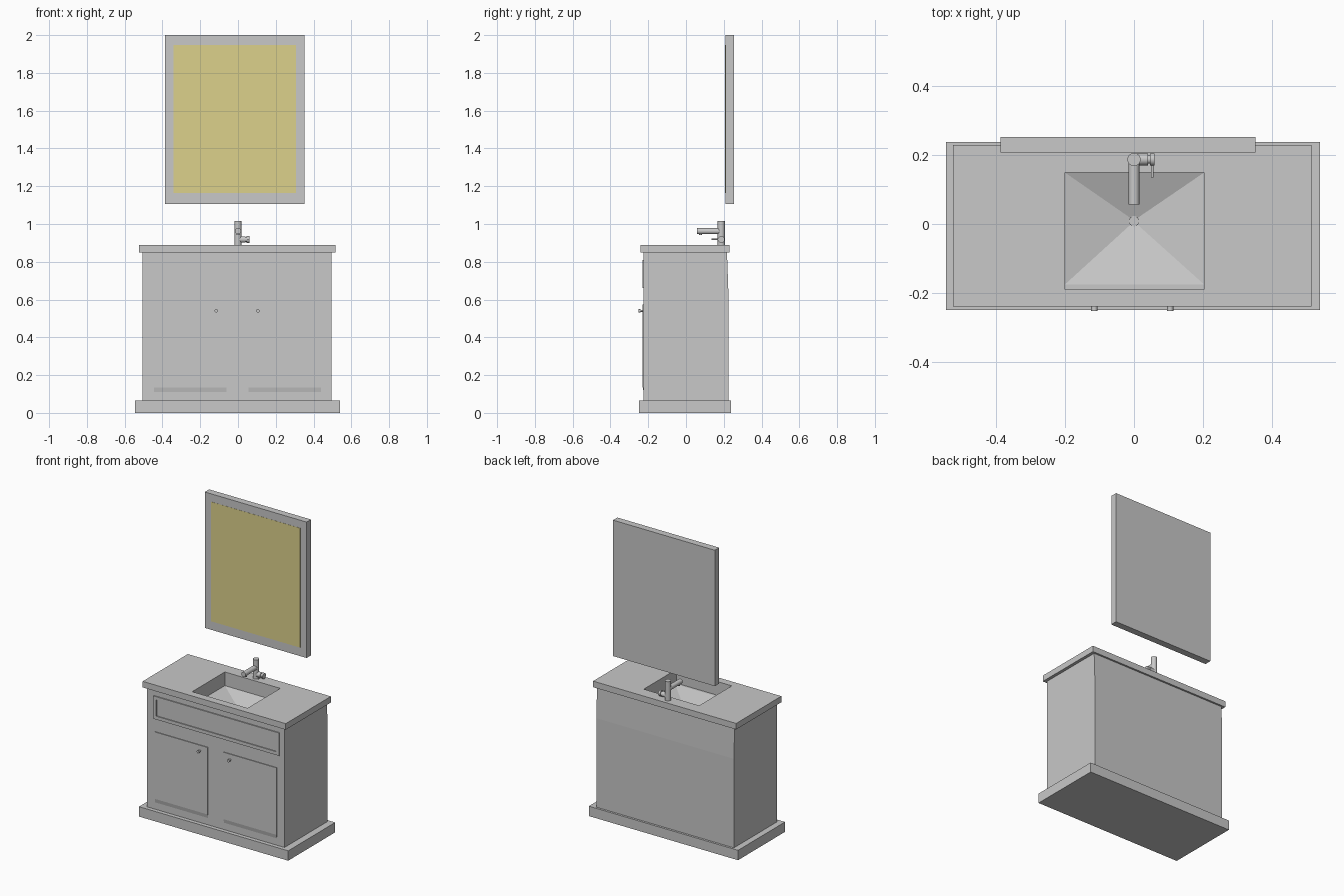
import bpy, bmesh, math
from mathutils import Vector

cube = bpy.data.objects.get("Cube")
if cube:
    bpy.data.objects.remove(cube, do_unlink=True)


def material(name, colour):
    m = bpy.data.materials.new(name)
    m.use_nodes = True
    m.diffuse_color = (*colour, 1)
    m.node_tree.nodes["Principled BSDF"].inputs["Base Color"].default_value = (*colour, 1)
    return m


GREY = material("light grey", (0.58, 0.58, 0.58))
GLASS = material("pale yellow glass", (0.72, 0.64, 0.26))


def finish(name, bm, mat=GREY, smooth=False):
    bmesh.ops.recalc_face_normals(bm, faces=bm.faces)
    mesh = bpy.data.meshes.new(name)
    bm.to_mesh(mesh)
    bm.free()
    mesh.materials.append(mat)
    ob = bpy.data.objects.new(name, mesh)
    bpy.context.collection.objects.link(ob)
    if smooth:
        bpy.ops.object.select_all(action='DESELECT')
        ob.select_set(True)
        bpy.context.view_layer.objects.active = ob
        bpy.ops.object.shade_smooth_by_angle(angle=math.radians(40))
    return ob


def loft(name, loops, cap_start=True, cap_end=True, mat=GREY):
    """Bridge a stack of four-cornered loops."""
    bm = bmesh.new()
    rings = [[bm.verts.new(p) for p in loop] for loop in loops]
    for a, b in zip(rings, rings[1:]):
        for i in range(4):
            j = (i + 1) % 4
            bm.faces.new((a[i], a[j], b[j], b[i]))
    if cap_start:
        bm.faces.new(rings[0])
    if cap_end:
        bm.faces.new(rings[-1])
    return finish(name, bm, mat)


def level(x, y, z):
    """Horizontal rectangle at height z."""
    return [(x[0], y[0], z), (x[1], y[0], z), (x[1], y[1], z), (x[0], y[1], z)]


def upright(x, z, y):
    """Vertical rectangle facing the front at depth y."""
    return [(x[0], y, z[0]), (x[1], y, z[0]), (x[1], y, z[1]), (x[0], y, z[1])]


def shrink(r, d):
    return (r[0] + d, r[1] - d)


def cylinder(name, start, end, radius, sides=24):
    a, b = Vector(start), Vector(end)
    bm = bmesh.new()
    bmesh.ops.create_cone(bm, cap_ends=True, segments=sides,
                          radius1=radius, radius2=radius, depth=(b - a).length)
    turn = (b - a).to_track_quat('Z', 'Y').to_matrix()
    bmesh.ops.rotate(bm, verts=bm.verts, matrix=turn)
    bmesh.ops.translate(bm, verts=bm.verts, vec=(a + b) / 2)
    return finish(name, bm, smooth=True)


# Plinth and cabinet, whose back leans in slightly near the top
loft("plinth", [level((-0.545, 0.54), (-0.25, 0.238), z) for z in (0, 0.065)])
BODY_X = (-0.505, 0.495)
FRONT = -0.224
loft("cabinet_body", [level(BODY_X, (FRONT, 0.224), 0.065),
                      level(BODY_X, (FRONT, 0.224), 0.65),
                      level(BODY_X, (FRONT, 0.217), 0.85)], cap_end=False)

# Countertop with a sunken basin whose floor falls to the drain
TOP_X, TOP_Y = (-0.525, 0.515), (-0.24, 0.229)
SINK_X, SINK_Y = (-0.2, 0.203), (-0.19, 0.149)
loft("countertop_and_basin", [
    level(BODY_X, (FRONT, 0.217), 0.85),
    level(TOP_X, TOP_Y, 0.85),
    level(TOP_X, TOP_Y, 0.89),
    level(SINK_X, SINK_Y, 0.89),
    level(SINK_X, SINK_Y, 0.80),
    level(SINK_X, (-0.175, 0.149), 0.80),
    level((-0.008, 0.008), (0, 0.016), 0.75)], cap_start=False)
cylinder("drain", (0, 0.008, 0.745), (0, 0.008, 0.756), 0.015)

# Drawer front with a recessed middle
dx, dz = (-0.455, 0.46), (0.66, 0.81)
loft("drawer_front", [
    upright(dx, dz, FRONT),
    upright(dx, dz, -0.231),
    upright(shrink(dx, 0.022), shrink(dz, 0.022), -0.231),
    upright(shrink(dx, 0.022), shrink(dz, 0.022), -0.2245)], cap_start=False)

# Two doors with a sloped lower edge, each with a knob
for side, x0, knob_x in (("right", -0.445, -0.115), ("left", 0.055, 0.105)):
    x = (x0, x0 + 0.385)
    loft(side + "_door", [upright(x, (0.11, 0.575), FRONT),
                          upright(x, (0.135, 0.575), -0.229)], cap_start=False)
    cylinder(side + "_knob_stem", (knob_x, FRONT, 0.54), (knob_x, -0.242, 0.54), 0.005, 16)
    cylinder(side + "_knob_head", (knob_x, -0.24, 0.54), (knob_x, -0.252, 0.54), 0.009, 16)

# Tap
cylinder("tap_column", (0, 0.187, 0.888), (0, 0.187, 1.016), 0.019)
cylinder("tap_spout", (0, 0.187, 0.962), (0, 0.057, 0.962), 0.016)
cylinder("tap_aerator", (0, 0.077, 0.955), (0, 0.077, 0.941), 0.009)
cylinder("tap_valve", (0, 0.187, 0.918), (0.04, 0.187, 0.918), 0.017)
cylinder("tap_valve_neck", (0.038, 0.187, 0.918), (0.047, 0.187, 0.918), 0.012)
cylinder("tap_handle", (0.046, 0.187, 0.918), (0.06, 0.187, 0.918), 0.018)
cylinder("tap_lever", (0.053, 0.18, 0.918), (0.053, 0.135, 0.918), 0.004, 12)

# Wall mirror
loft("mirror_frame", [upright((-0.387, 0.353), (1.107, 2.0), y) for y in (0.253, 0.208)])
loft("mirror_glass", [upright((-0.342, 0.307), (1.163, 1.948), y) for y in (0.208, 0.207)],
     cap_start=False, mat=GLASS)
